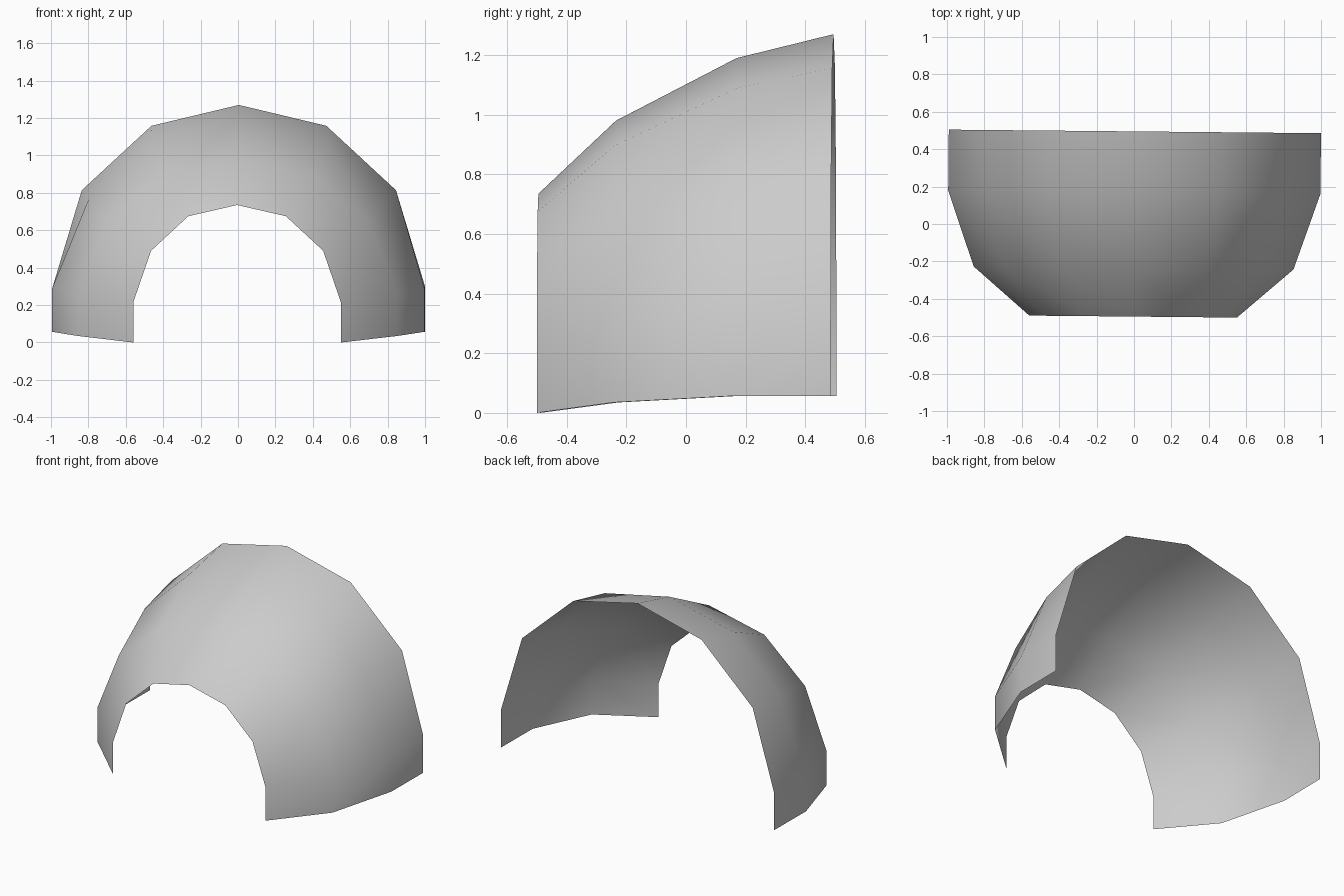
import bpy
import bmesh
import math
from mathutils import Matrix

if "Cube" in bpy.data.objects:
    bpy.data.objects.remove(bpy.data.objects["Cube"], do_unlink=True)

# One plain grey for the whole shell
grey = bpy.data.materials.new("light grey")
grey.use_nodes = True
colour = (0.6, 0.6, 0.6, 1)
grey.diffuse_color = colour
grey.node_tree.nodes["Principled BSDF"].inputs["Base Color"].default_value = colour


def arch(y, width, shoulder, foot, side, top):
    """Nine-point arch: straight legs, then a faceted round top."""
    rise = top - side
    half = [(width, foot), (width, side),
            (shoulder, side + rise * 0.53),
            (width * 0.47, side + rise * 0.885)]
    left = [(x, y, z) for x, z in half]
    right = [(-x, y, z) for x, z in reversed(half)]
    return left + [(0, y, top)] + right


# Arches from the narrow front opening to the wide back opening
arches = [
    arch(-0.495, 0.555, 0.46, 0, 0.215, 0.735),
    arch(-0.235, 0.855, 0.7, 0.035, 0.26, 0.98),
    arch(0.17, 0.995, 0.8, 0.057, 0.29, 1.19),
    arch(0.495, 0.995, 0.84, 0.057, 0.3, 1.27),
]

# Open shell bridged between neighbouring arches
bm = bmesh.new()
rows = [[bm.verts.new(p) for p in points] for points in arches]
for front, back in zip(rows, rows[1:]):
    for i in range(len(front) - 1):
        bm.faces.new((front[i], back[i], back[i + 1], front[i + 1]))
for face in bm.faces:
    face.smooth = True

# The shell sits turned very slightly about the vertical
bm.transform(Matrix.Rotation(math.radians(-0.55), 4, "Z"))

mesh = bpy.data.meshes.new("curved_shell")
bm.to_mesh(mesh)
bm.free()
mesh.materials.append(grey)
shell = bpy.data.objects.new("curved_shell", mesh)
bpy.context.collection.objects.link(shell)
